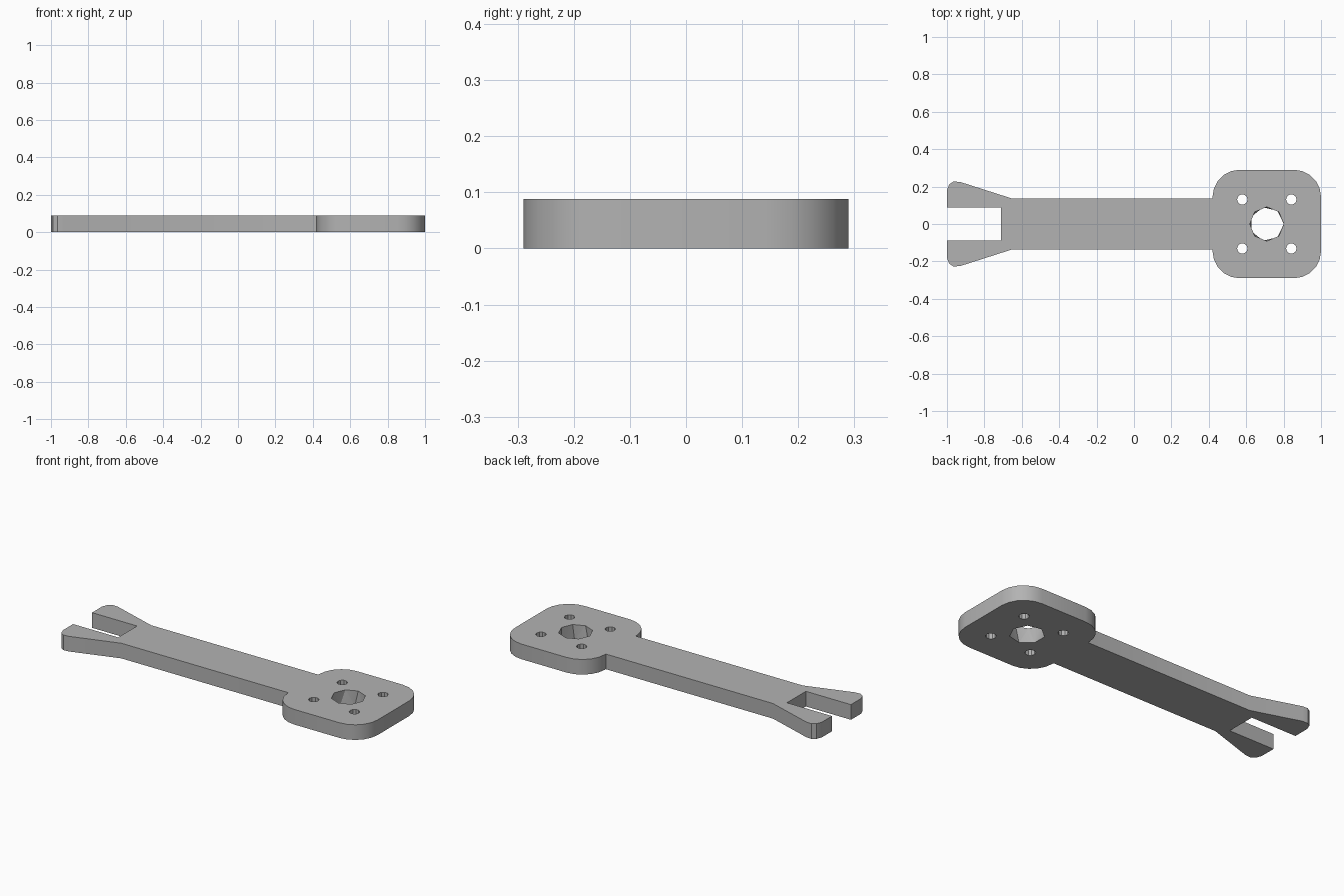
import bpy
import bmesh
from math import cos, sin, pi, radians

if "Cube" in bpy.data.objects:
    bpy.data.objects.remove(bpy.data.objects["Cube"], do_unlink=True)

HEIGHT = 0.088
HEAD_X, HEAD_HALF, CORNER = 0.71, 0.29, 0.145
ARM_HALF = 0.137

grey = bpy.data.materials.new("plain grey")
grey.use_nodes = True
colour = (0.45, 0.45, 0.45, 1)
grey.diffuse_color = colour
grey.node_tree.nodes["Principled BSDF"].inputs["Base Color"].default_value = colour


def make_object(name, bm):
    bmesh.ops.recalc_face_normals(bm, faces=bm.faces)
    mesh = bpy.data.meshes.new(name)
    bm.to_mesh(mesh)
    bm.free()
    mesh.materials.append(grey)
    obj = bpy.data.objects.new(name, mesh)
    bpy.context.collection.objects.link(obj)
    return obj


def ring(radius, sides, x, y, z):
    return [(x + radius * cos(2 * pi * i / sides),
             y + radius * sin(2 * pi * i / sides), z) for i in range(sides)]


def hole_cutter(name, x, y, radius, top_sides, bottom_sides):
    # Hull of two rings, so the rings may differ in side count
    bm = bmesh.new()
    slope = 0.0
    for z, sides in ((HEIGHT + 0.001, top_sides), (-0.001, bottom_sides)):
        for co in ring(radius + slope, sides, x, y, z):
            bm.verts.new(co)
    bmesh.ops.convex_hull(bm, input=bm.verts)
    obj = make_object(name, bm)
    obj.hide_render = True
    return obj


# Upper half of the outline, from the fork slot to the rounded head
half = [(-0.71, 0.087), (-1, 0.087), (-1, 0.18), (-0.988, 0.212),
        (-0.965, 0.227), (-0.93, 0.225), (-0.655, ARM_HALF),
        (HEAD_X - HEAD_HALF, ARM_HALF)]
inner = HEAD_HALF - CORNER
for side, start in ((-1, 180), (1, 90)):
    for i in range(6):
        a = radians(start - 18 * i)
        half.append((HEAD_X + side * inner + CORNER * cos(a),
                     inner + CORNER * sin(a)))
outline = half + [(x, -y) for x, y in reversed(half)]

# Flat body
bm = bmesh.new()
base = bm.faces.new([bm.verts.new((x, y, 0)) for x, y in outline])
top = bmesh.ops.extrude_face_region(bm, geom=[base], use_keep_orig=True)
for v in (g for g in top["geom"] if isinstance(g, bmesh.types.BMVert)):
    v.co.z = HEIGHT
body = make_object("mounting_arm", bm)

# Centre bore and four screw holes
cutters = [hole_cutter("bore_cutter", HEAD_X, 0, 0.091, 8, 7)]
for sx in (-1, 1):
    for sy in (-1, 1):
        cutters.append(hole_cutter("screw_hole_cutter", HEAD_X + sx * 0.131,
                                   sy * 0.131, 0.028, 10, 10))
bpy.context.view_layer.objects.active = body
for cutter in cutters:
    mod = body.modifiers.new("hole", "BOOLEAN")
    mod.operation = "DIFFERENCE"
    mod.solver = "EXACT"
    mod.object = cutter
    bpy.ops.object.modifier_apply(modifier=mod.name)
    bpy.data.objects.remove(cutter, do_unlink=True)

# Smooth rounded corners, sharp rims
bpy.ops.object.select_all(action="DESELECT")
body.select_set(True)
bpy.ops.object.shade_smooth_by_angle(angle=radians(25))
